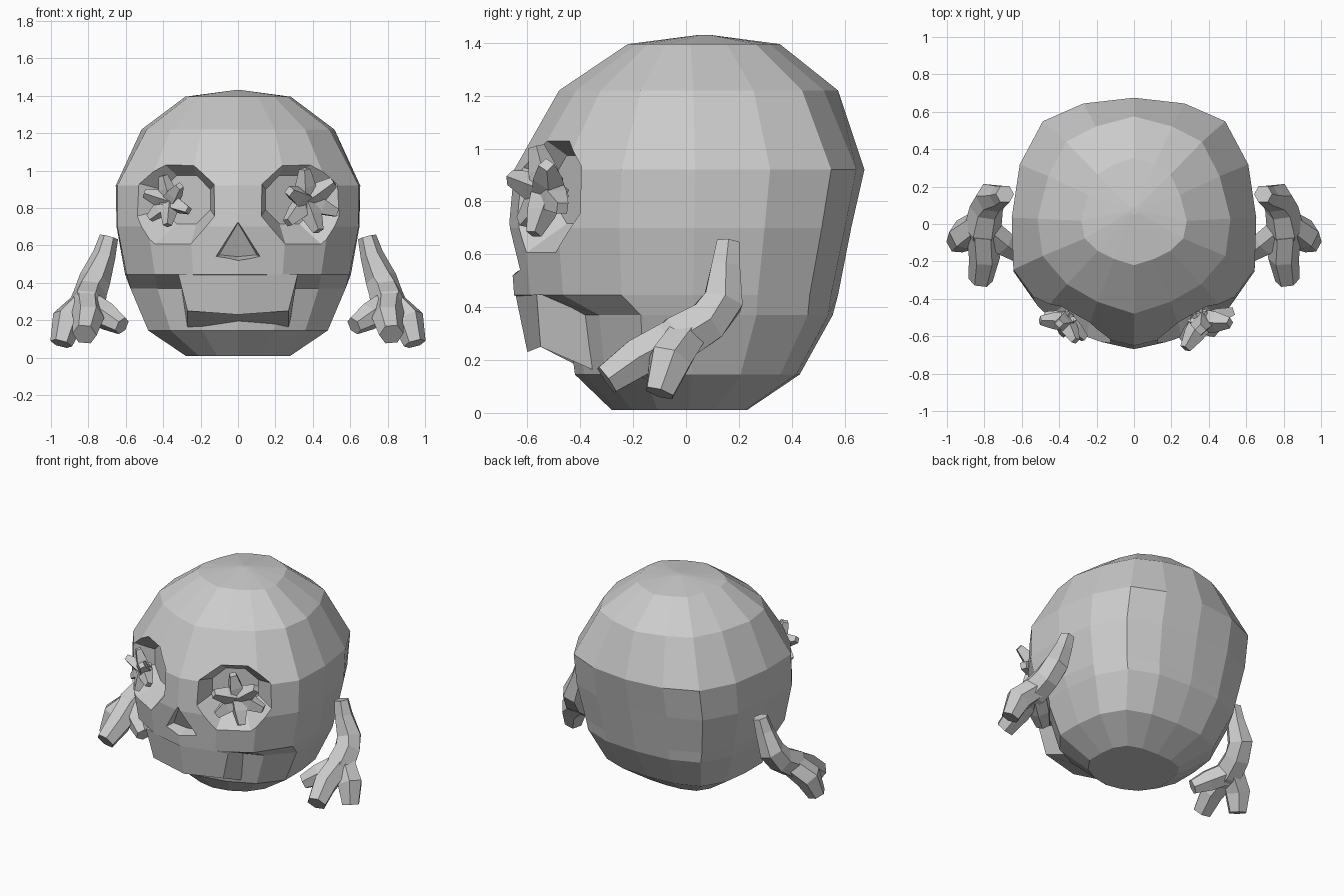
import bpy, bmesh, math
from mathutils import Vector

if "Cube" in bpy.data.objects:
    bpy.data.objects.remove(bpy.data.objects["Cube"])


def loft(name, rings):
    """Skin a list of equal-length point rings, closing both ends."""
    bm = bmesh.new()
    loops = [[bm.verts.new(p) for p in r] for r in rings]
    n = len(loops[0])
    for a, b in zip(loops, loops[1:]):
        for i in range(n):
            j = (i + 1) % n
            bm.faces.new((a[i], a[j], b[j], b[i]))
    bm.faces.new(loops[0])
    bm.faces.new(loops[-1])
    bmesh.ops.recalc_face_normals(bm, faces=bm.faces)
    me = bpy.data.meshes.new(name)
    bm.to_mesh(me)
    bm.free()
    ob = bpy.data.objects.new(name, me)
    bpy.context.collection.objects.link(ob)
    return ob


def tube(name, path, sides=6):
    """Faceted limb through (x, y, z, radius) points."""
    pts = [Vector(p[:3]) for p in path]
    rings = []
    for k, p in enumerate(path):
        d = (pts[min(k + 1, len(pts) - 1)] - pts[max(k - 1, 0)]).normalized()
        ref = Vector((1, 0, 0)) if abs(d.x) < 0.9 else Vector((0, 1, 0))
        u = (ref - d * ref.dot(d)).normalized()
        v = d.cross(u)
        rings.append([pts[k] + (u * math.cos(a) + v * math.sin(a)) * p[3]
                      for a in [math.tau * i / sides for i in range(sides)]])
    return loft(name, rings)


def boolean(target, other, operation='DIFFERENCE'):
    m = target.modifiers.new("boolean", 'BOOLEAN')
    m.operation = operation
    m.solver = 'EXACT'
    m.object = other
    bpy.context.view_layer.objects.active = target
    bpy.ops.object.modifier_apply(modifier=m.name)
    bpy.data.objects.remove(other)


# head: one plan outline scaled per level
# (z, half width, front y, back y, corner roundness)
half = [(0, -1), (.40, -.92), (.75, -.73), (1, -.38), (1, .05),
        (.95, .48), (.76, .83), (.42, .97), (0, 1)]
plan = half + [(-x, y) for x, y in half[-2:0:-1]]
levels = [(.01, .28, -.28, .23, 1), (.145, .48, -.42, .43, 1), (.37, .575, -.45, .555, 1),
          (.445, .605, -.65, .575, .98), (.70, .65, -.67, .625, .99),
          (.92, .655, -.65, .675, .98), (1.22, .52, -.48, .575, .92),
          (1.395, .285, -.22, .355, .9), (1.43, .02, .05, .09, 1)]
rings = []
for z, w, f, b, r in levels:
    mid = (f + b) / 2 if z > 1.4 else 0
    ring = []
    for u, v in plan:
        k = 1 - (1 - r) * min(1, 2 * abs(u * v))     # pull in the diagonals only
        ring.append((u * w * k, mid + k * (v * (b - mid) if v > 0 else v * (mid - f)), z))
    rings.append(ring)
head = loft("head", rings)

# frames for the two eyes, square to each side of the face
tilt = math.radians(30)
eyes = {s: (Vector((s * math.sin(tilt), -math.cos(tilt), 0)),
            Vector((math.cos(tilt), s * math.sin(tilt), 0))) for s in (-1, 1)}
up = Vector((0, 0, 1))

# eye sockets: tapered octagonal bowls
for s, (out, side) in eyes.items():
    c = Vector((s * .35, -.55, .845))
    boolean(head, loft("socket_cutter", [
        [c + out * d + side * math.cos(a) * rx + up * math.sin(a) * rz
         for a in [math.pi / 8 + i * math.pi / 4 for i in range(8)]]
        for d, rx, rz in ((.14, .31, .28), (0, .29, .26), (-.15, .16, .14))]))

# nose hole: a wedge with a sloping roof
boolean(head, loft("nose_cutter", [
    [(0, -.80, .76), (-.17, -.80, .515), (0, -.80, .485), (.17, -.80, .515)],
    [(0, -.65, .72), (-.10, -.57, .55), (0, -.57, .54), (.10, -.57, .55)]]))

# upper teeth block, in front of the set-back jaw
boolean(head, loft("upper_teeth", [
    [(-.32, -.565, .448), (0, -.645, .448), (.32, -.565, .448), (.32, -.30, .448), (-.32, -.30, .448)],
    [(-.27, -.55, .25), (0, -.60, .23), (.27, -.55, .25), (.27, -.30, .14), (-.27, -.30, .14)]]),
    'UNION')

# star eyes: chunky tapered arms around a centre, right one larger
for s, size in ((-1, .8), (1, 1.0)):
    out, side = eyes[s]
    c = Vector((s * .365, -.52, .835))
    star = None
    dirs = [side * math.cos(a) + up * math.sin(a) + out * lean
            for a, lean in [(math.radians(40 + 60 * i), (.5, .2)[i % 2]) for i in range(6)]]
    for d in dirs:
        d = d.normalized() * .18 * size
        arm = tube("star_eye", [(*(c - d * .2), .07 * size), (*(c + d * .5), .055 * size),
                                (*(c + d), .03 * size)], sides=4)
        if star:
            boolean(star, arm, 'UNION')
        else:
            star = arm

# arms with three blunt fingers, merged into one piece and mirrored
arm = tube("arm", [(.69, .16, .645, .05), (.715, .15, .55, .062), (.765, .14, .42, .085),
                   (.79, .08, .345, .09), (.81, -.03, .28, .10), (.815, -.10, .235, .07)])
fingers = {
    "outer_finger": [(.82, .0, .29, .08), (.91, -.06, .20, .088), (.945, -.10, .075, .06)],
    "middle_finger": [(.81, -.03, .29, .085), (.80, -.18, .21, .083), (.82, -.30, .125, .065)],
    "inner_finger": [(.80, -.02, .28, .08), (.70, -.10, .22, .075), (.62, -.16, .17, .05)],
}
for name, path in fingers.items():
    boolean(arm, tube(name, path), 'UNION')
arm.modifiers.new("mirror", 'MIRROR')
